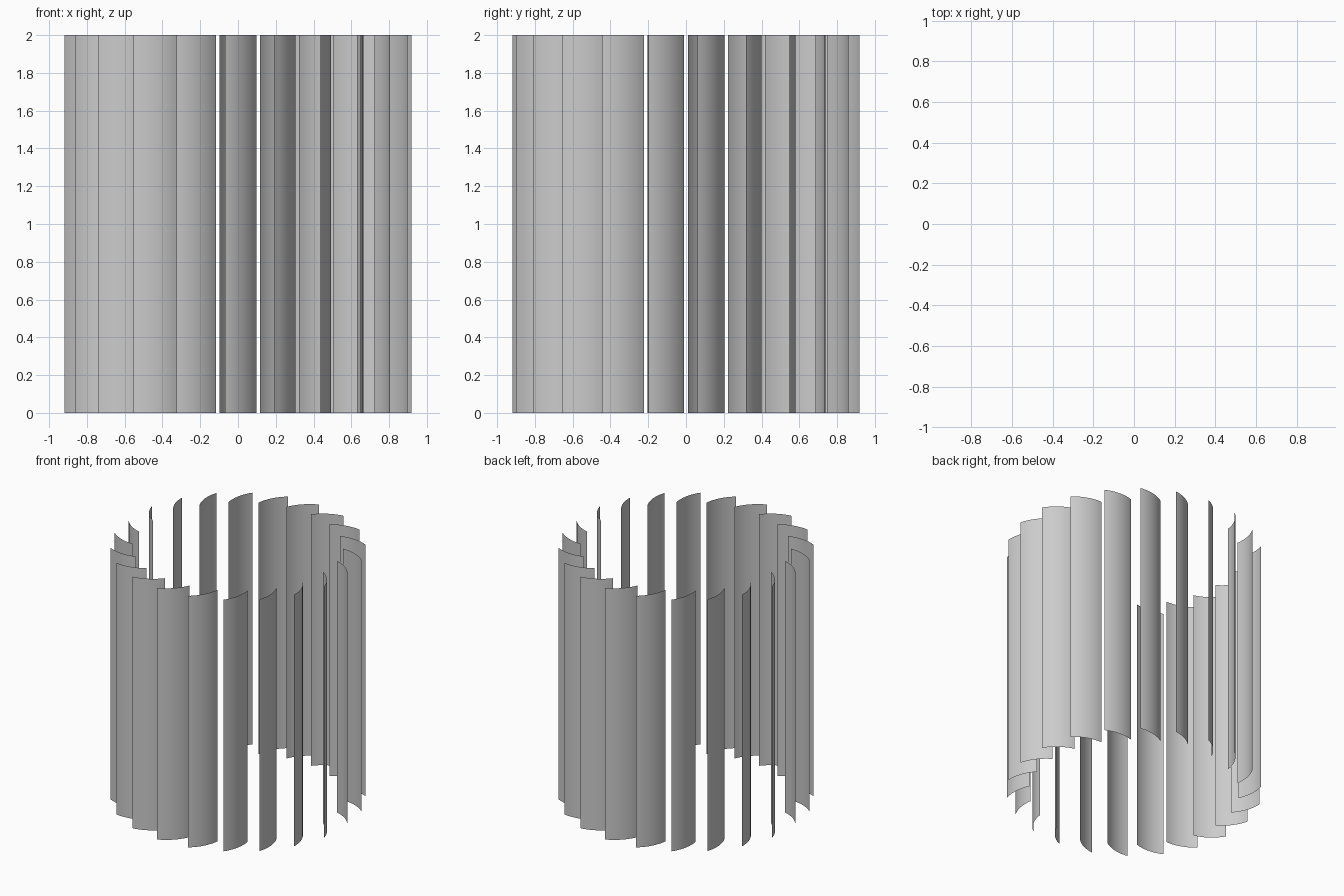
import bpy, bmesh
from math import sin, cos, atan2, hypot, radians, pi

if "Cube" in bpy.data.objects:
    bpy.data.objects.remove(bpy.data.objects["Cube"])

COUNT = 22            # blades around the ring
HEIGHT = 2.0
R_OUT, R_IN = 0.92, 0.757
FIRST = radians(-20.7)   # outer edge of first blade, measured from the front
SWEEP = radians(11.75)   # how far the inner edge is turned from the outer one
HALF_TURN = radians(22)  # half the curvature of a blade
STEPS = 14


def polar(r, a):
    return r * sin(a), -r * cos(a)


def blade_profile(a):
    """Circular arc from outer edge to inner edge."""
    x0, y0 = polar(R_OUT, a)
    x1, y1 = polar(R_IN, a + SWEEP)
    chord = hypot(x1 - x0, y1 - y0)
    start = atan2(y1 - y0, x1 - x0) - HALF_TURN
    rad = chord / (2 * sin(HALF_TURN))
    pts = []
    for i in range(STEPS + 1):
        d = start + 2 * HALF_TURN * i / STEPS
        pts.append((x0 + rad * (sin(d) - sin(start)),
                    y0 + rad * (cos(start) - cos(d))))
    return pts


def make_blade(index):
    bm = bmesh.new()
    pts = blade_profile(FIRST + index * 2 * pi / COUNT)
    low = [bm.verts.new((x, y, 0)) for x, y in pts]
    high = [bm.verts.new((x, y, HEIGHT)) for x, y in pts]
    for i in range(STEPS):
        face = bm.faces.new((low[i], low[i + 1], high[i + 1], high[i]))
        face.smooth = True
    name = f"fan_blade_{index + 1:02d}"
    mesh = bpy.data.meshes.new(name)
    bm.to_mesh(mesh)
    bm.free()
    bpy.context.collection.objects.link(bpy.data.objects.new(name, mesh))


# Ring of thin curved blades
for k in range(COUNT):
    make_blade(k)
